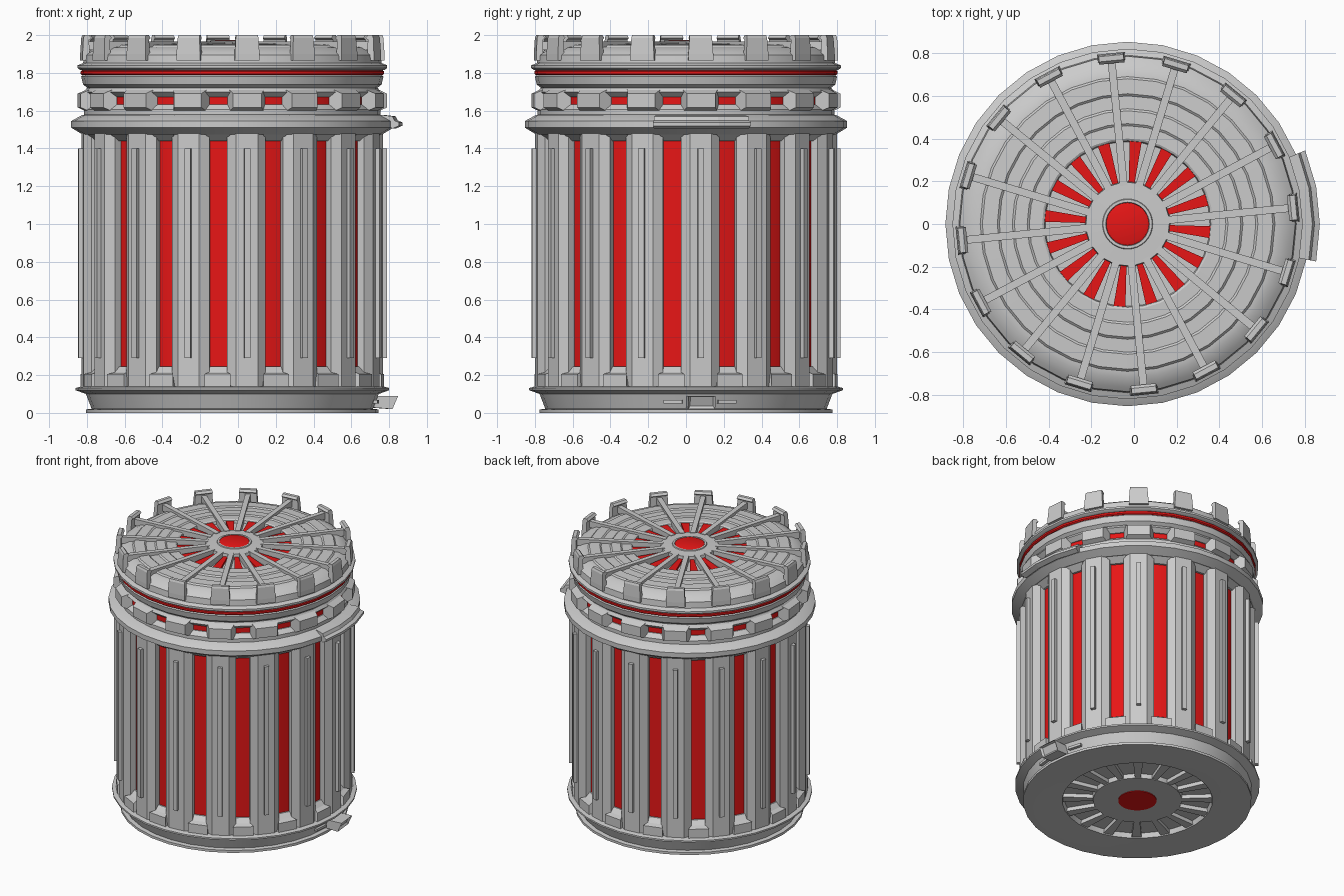
import bpy, bmesh
from math import sin, cos, radians

if "Cube" in bpy.data.objects:
    bpy.data.objects.remove(bpy.data.objects["Cube"])

CX = -0.03          # the drum axis sits slightly left of the clip-heavy bounds
STEP = 22.5
SLOT = [-5.625 + STEP * k for k in range(16)]   # glowing slot directions
RIB = [5.625 + STEP * k for k in range(16)]     # panel / spoke directions

red = bpy.data.materials.new("red_glow")
red.diffuse_color = (0.8, 0.008, 0.008, 1)
red.use_nodes = True
red.node_tree.nodes["Principled BSDF"].inputs["Base Color"].default_value = red.diffuse_color


def finish(name, bm, mat=None, smooth=False):
    bmesh.ops.recalc_face_normals(bm, faces=bm.faces[:])
    me = bpy.data.meshes.new(name)
    bm.to_mesh(me)
    bm.free()
    if smooth:
        me.polygons.foreach_set("use_smooth", [True] * len(me.polygons))
        me.set_sharp_from_angle(angle=radians(30))
    ob = bpy.data.objects.new(name, me)
    ob.location.x = CX
    if mat:
        me.materials.append(mat)
    bpy.context.collection.objects.link(ob)
    return ob


def at(r, deg, z):
    a = radians(deg)
    return (r * cos(a), r * sin(a), z)


def skin(bm, rings, close_rings, close_profile):
    n, m = len(rings), len(rings[0])
    for i in range(n if close_rings else n - 1):
        a, b = rings[i], rings[(i + 1) % n]
        for j in range(m if close_profile else m - 1):
            k = (j + 1) % m
            bm.faces.new((a[j], a[k], b[k], b[j]))


def lathe(name, profile, mat=None, n=32):
    """Full turn of an (r, z) profile, both ends capped."""
    bm = bmesh.new()
    rings = [[bm.verts.new(at(r, 360 * i / n, z)) for i in range(n)] for r, z in profile]
    skin(bm, rings, False, True)
    bm.faces.new(rings[0])
    bm.faces.new(rings[-1])
    return finish(name, bm, mat, True)


def sector(name, profile, angles):
    """Closed (r, z) profile swept through a few angles."""
    bm = bmesh.new()
    rings = [[bm.verts.new(at(r, d, z)) for r, z in profile] for d in angles]
    skin(bm, rings, False, True)
    bm.faces.new(rings[0])
    bm.faces.new(rings[-1])
    return finish(name, bm)


def radial(name, pts, angles, mat=None):
    """Side profile (r, z, half width) thickened sideways, repeated at the angles."""
    bm = bmesh.new()
    for d in angles:
        c, s = cos(radians(d)), sin(radians(d))
        rings = [[bm.verts.new((r * c - q * w * s, r * s + q * w * c, z)) for r, z, w in pts]
                 for q in (-1, 1)]
        skin(bm, rings, False, True)
        bm.faces.new(rings[0])
        bm.faces.new(rings[1])
    return finish(name, bm, mat)


def box(name, r0, r1, z0, z1, w0, w1, angles, mat=None):
    return radial(name, [(r0, z0, w0), (r1, z0, w1), (r1, z1, w1), (r0, z1, w0)], angles, mat)


# --- base foot with recessed underside
lathe("base", [(.30, .008), (.305, .04), (.50, .04), (.51, .005), (.745, 0), (.775, 0),
               (.775, .018), (.745, .022), (.775, .10), (.83, .12), (.83, .132),
               (.80, .14), (.70, .14)])
box("base_underside_vanes", .30, .505, .012, .045, .02, .033, RIB)
lathe("base_red_disc", [(.13, .003), (.13, .02)], red)

# --- latch and side vents on the foot
latch = radial("base_latch", [(.72, .03, .072), (.845, .02, .072), (.875, .09, .072),
                              (.72, .09, .072)], [5.625])
bm = bmesh.new()
bm.from_mesh(latch.data)
front = max(bm.faces, key=lambda f: f.normal.x)
bmesh.ops.inset_individual(bm, faces=[front], thickness=.016, depth=-.015)
bm.to_mesh(latch.data)
bm.free()
box("base_vents", .74, .775, .05, .068, .05, .05, [-5.2, 16.45])

# --- glowing core and the sixteen chamfered wall panels
lathe("body_core", [(.7285, .14), (.7285, 1.48)], red)
bm = bmesh.new()
section = [(.70, -7.37), (.766, -7.7), (.799, -4.16), (.799, 4.16), (.766, 7.7), (.70, 7.37)]
for d in RIB:
    rings = [[bm.verts.new(at(r, d + a, z)) for r, a in section] for z in (.135, 1.485)]
    skin(bm, rings, False, True)
    bm.faces.new(rings[0])
    bm.faces.new(rings[1])
finish("wall_panels", bm)
box("panel_bars", .78, .82, .29, 1.40, .016, .016, RIB)

# --- blocks closing the bottom and top of each slot
radial("slot_sills", [(.70, .135, .07), (.80, .135, .07), (.80, .205, .07),
                      (.765, .215, .05), (.735, .245, .048), (.70, .245, .048)], SLOT)
radial("slot_hoods", [(.70, 1.44, .048), (.74, 1.44, .048), (.795, 1.485, .07),
                      (.70, 1.485, .07)], SLOT)

# --- wide collar with its clip
lathe("collar", [(.70, 1.475), (.795, 1.475), (.853, 1.51), (.853, 1.545),
                 (.795, 1.577), (.74, 1.585)])
sector("collar_clip", [(.80, 1.54), (.865, 1.505), (.90, 1.52), (.90, 1.538), (.875, 1.548),
                       (.865, 1.57), (.80, 1.578)], [-11.25, 0, 11.25, 22.5])

# --- neck: red windows between faceted blocks
lathe("neck_core", [(.748, 1.57), (.748, 1.73)], red)
lathe("neck_lower_frame", [(.70, 1.575), (.785, 1.575), (.785, 1.605), (.755, 1.632), (.70, 1.632)])
lathe("neck_upper_frame", [(.70, 1.672), (.755, 1.672), (.785, 1.698), (.77, 1.72), (.70, 1.72)])
radial("neck_blocks", [(.745, 1.585, .10), (.815, 1.617, .076), (.815, 1.69, .076),
                       (.745, 1.722, .10)], RIB)

# --- lid: lower band, red seal, stepped top
lathe("lid_band", [(.70, 1.71), (.76, 1.715), (.79, 1.738), (.80, 1.78), (.79, 1.79), (.70, 1.79)])
lathe("lid_seal", [(.795, 1.788), (.803, 1.795), (.803, 1.808), (.795, 1.814)], red)
lathe("lid", [(.78, 1.812), (.805, 1.815), (.82, 1.826), (.82, 1.84), (.79, 1.852),
              (.785, 1.895), (.765, 1.91), (.72, 1.935), (.69, 1.938), (.68, 1.948),
              (.61, 1.951), (.60, 1.943), (.54, 1.945), (.53, 1.954), (.47, 1.956),
              (.46, 1.949), (.40, 1.951), (.39, 1.945), (.385, 1.925), (.20, 1.925),
              (.195, 1.963), (.118, 1.966), (.115, 1.972), (.102, 1.972), (.10, 1.96)])
lathe("lid_red_button", [(.10, 1.955), (.10, 1.97), (.09, 1.974)], red)
box("lid_red_wedges", .195, .387, 1.92, 1.942, .014, .028, SLOT, red)
box("lid_spokes", .18, .775, 1.92, 1.967, .018, .018, RIB)

# --- crown of upright teeth
radial("crown_teeth", [(.765, 1.865, .066), (.803, 1.865, .066), (.803, 1.90, .066),
                       (.798, 1.985, .06), (.792, 2.0, .058), (.768, 2.0, .058),
                       (.755, 1.985, .06), (.768, 1.975, .06)], RIB)
